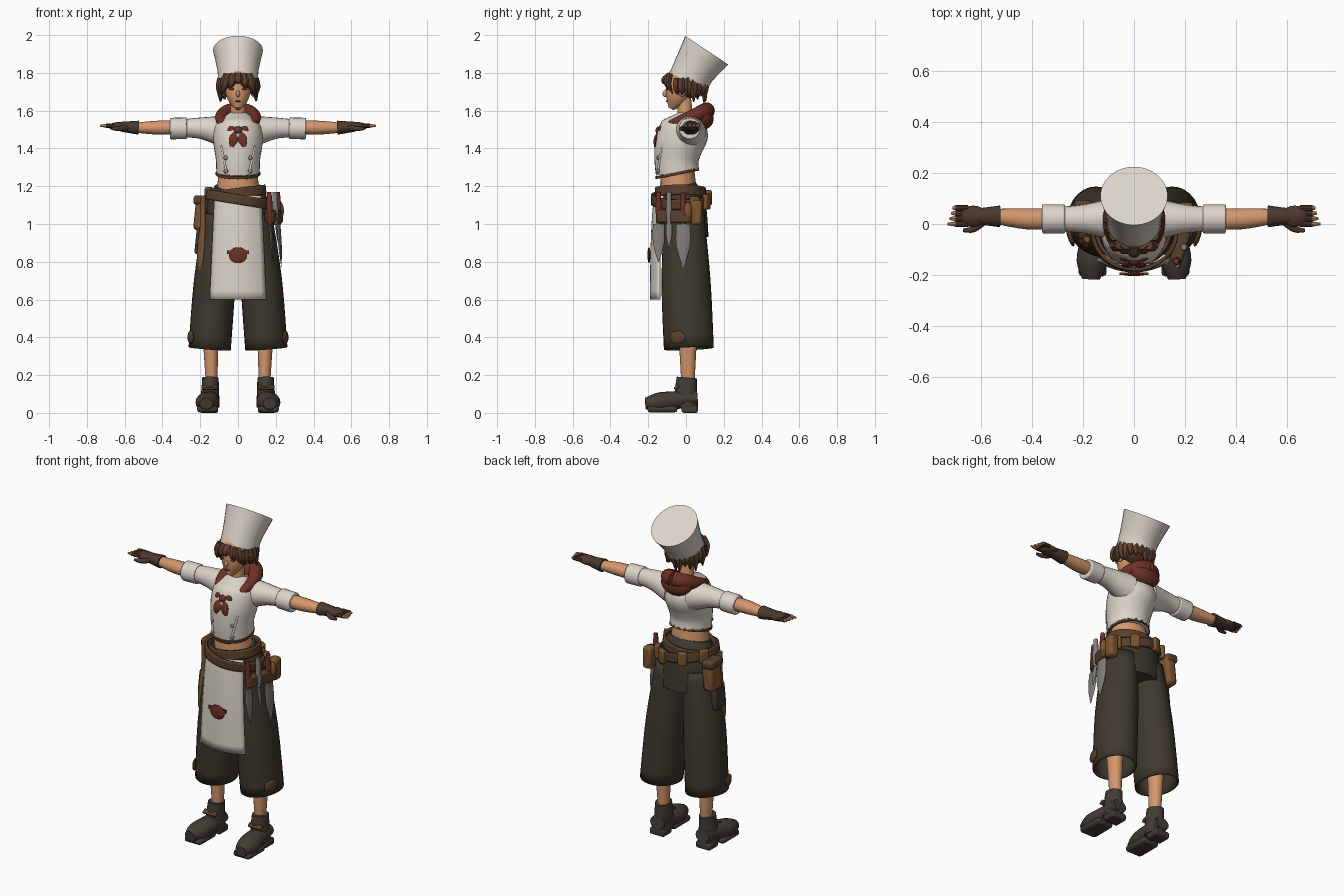
import bpy, bmesh, random
from math import sin, cos, pi
from mathutils import Vector, Matrix, Euler

default_cube = bpy.data.objects.get("Cube")
if default_cube:
    bpy.data.objects.remove(default_cube)
random.seed(4)
parts = []
side_axis, depth_axis, up_axis = Matrix.Identity(3)


def material(name, red, green, blue):
    mat = bpy.data.materials.new(name)
    mat.use_nodes = True
    mat.diffuse_color = (red, green, blue, 1)
    mat.node_tree.nodes["Principled BSDF"].inputs["Base Color"].default_value = mat.diffuse_color
    return mat


cloth = material("white cloth", .72, .66, .59)
skin = material("skin", .66, .31, .15)
olive = material("dark olive", .05, .04, .027)
hair = material("hair brown", .11, .05, .026)
scarlet = material("scarf red", .15, .03, .018)
tan = material("tan leather", .2, .09, .03)
leather = material("brown leather", .1, .05, .026)
steel = material("steel", .22, .21, .19)
glove = material("glove brown", .07, .04, .027)
shoe = material("shoe grey", .055, .045, .035)


def finish(name, mat, bm, mirror=False, thick=None, bevel=None):
    """Turn a bmesh into an object with its modifiers."""
    bmesh.ops.recalc_face_normals(bm, faces=bm.faces)
    mesh = bpy.data.meshes.new(name)
    bm.to_mesh(mesh)
    bm.free()
    mesh.materials.append(mat)
    obj = bpy.data.objects.new(name, mesh)
    bpy.context.collection.objects.link(obj)
    if thick:
        obj.modifiers.new("thickness", "SOLIDIFY").thickness = thick
    if bevel:
        soften = obj.modifiers.new("soft edges", "BEVEL")
        soften.width, soften.segments = bevel, 2
    if mirror:
        obj.modifiers.new("mirror", "MIRROR")
    parts.append(obj)
    return obj


def smooth_path(points, steps=4):
    """Catmull-Rom curve through vectors that hold position and radius."""
    last = len(points) - 1
    curve = []
    for i in range(last):
        before, start, end, after = (points[max(0, min(k, last))] for k in range(i - 1, i + 3))
        for step in range(steps):
            t = step / steps
            leave, arrive = (end - before) / 2, (after - start) / 2
            blend = t * t * (3 - 2 * t)
            curve.append(start.lerp(end, blend) + leave * t * (1 - t) ** 2 - arrive * t * t * (1 - t))
    return curve + [points[last]]


def tube(name, mat, path, radius, flat=1, across=depth_axis, sides=20, cap=True, **options):
    """Sweep an ellipse along a path; flat scales its second radius."""
    radii = radius if isinstance(radius, (tuple, list)) else [radius] * len(path)
    centres = smooth_path([Vector(p) for p in path])
    widths = [w.x for w in smooth_path([Vector((r, 0, 0)) for r in radii])]
    bm = bmesh.new()
    rings = []
    for i, (centre, width) in enumerate(zip(centres, widths)):
        along = (centres[min(i + 1, len(centres) - 1)] - centres[max(i - 1, 0)]).normalized()
        first = across.cross(along).normalized()
        second = along.cross(first) * flat
        angles = [2 * pi * k / sides for k in range(sides)]
        rings.append([bm.verts.new(centre + (first * cos(a) + second * sin(a)) * width) for a in angles])
    for lower, upper in zip(rings, rings[1:]):
        for k in range(sides):
            bm.faces.new((lower[k - 1], lower[k], upper[k], upper[k - 1]))
    if cap:
        bm.faces.new(rings[0])
        bm.faces.new(rings[-1])
    return finish(name, mat, bm, **options)


def ball(name, mat, centre, size, turn=(0, 0, 0), **options):
    bm = bmesh.new()
    placed = Matrix.LocRotScale(Vector(centre), Euler(turn), Vector(size))
    bmesh.ops.create_uvsphere(bm, u_segments=20, v_segments=12, radius=1, matrix=placed)
    return finish(name, mat, bm, **options)


def block(name, mat, centre, size, turn=(0, 0, 0), **options):
    bm = bmesh.new()
    placed = Matrix.LocRotScale(Vector(centre), Euler(turn), Vector(size))
    bmesh.ops.create_cube(bm, size=1, matrix=placed)
    return finish(name, mat, bm, **options)


# Head, face and neck
ball("head", skin, centre=(0, -.02, 1.75), size=(.08, .086, .09))
tube("jaw", skin, path=[(0, -.03, 1.74), (0, -.055, 1.66), (0, -.08, 1.61)], radius=(.078, .055, .015))
tube("neck", skin, path=[(0, 0, 1.5), (0, -.01, 1.67)], radius=(.045, .036))
ball("nose", skin, centre=(0, -.11, 1.69), size=(.01, .014, .018))
ball("ear", skin, centre=(.077, -.02, 1.7), size=(.01, .02, .025), mirror=True)
ball("eye", hair, centre=(.033, -.1, 1.715), size=(.014, .006, .006), mirror=True)
ball("mouth", scarlet, centre=(0, -.101, 1.65), size=(.015, .006, .004))

# Hair cap, loose locks round the back and a parted fringe
ball("hair_cap", hair, centre=(0, .02, 1.745), size=(.093, .098, .08))
locks = 15
for i in range(locks):
    angle = (pi + 1) * i / (locks - 1) - .5
    root = Vector((.085 * cos(angle), .09 * sin(angle), 1.77))
    outward = Vector((root.x, root.y, 0))
    middle = root + outward * .1 - up_axis * .05
    tip = root + outward * random.uniform(0, .25) - up_axis * random.uniform(.08, .13)
    tube("hair_lock", hair, path=[root, middle, tip], radius=(.025, .025, .004), sides=6)
for i in range(-2, 3):
    root = Vector((.025 * i, -.085, 1.79))
    tip = Vector((.045 * i, -.12 + .025 * abs(i), 1.74 - .025 * abs(i)))
    middle = root.lerp(tip, .5) - depth_axis * .015
    tube("fringe", hair, path=[root, middle, tip], radius=(.028, .026, .004), flat=.6, sides=6)

# Tall hat leaning back
tube("hat", cloth, path=[(0, .01, 1.75), (0, .045, 1.82), (0, .11, 1.92)], radius=(.105, .11, .132), flat=1.04, sides=32)

# Jacket with sleeves, hem trim, front edges and buttons
tube("jacket", cloth, path=[(0, -.045, 1.27), (0, -.05, 1.34), (0, -.035, 1.43), (0, 0, 1.51), (0, .02, 1.58)],
     radius=(.115, .117, .13, .125, .055), sides=32)
tube("hem_trim", leather, path=[(0, -.045, 1.26), (0, -.048, 1.275)], radius=.118, cap=False, thick=.008)
tube("sleeve", cloth, path=[(.07, .02, 1.49), (.19, .02, 1.507), (.29, .02, 1.507)], radius=(.085, .058, .047), mirror=True)
tube("sleeve_cuff", cloth, path=[(.27, .02, 1.507), (.36, .02, 1.505)], radius=.057, mirror=True, bevel=.006)
tube("jacket_edge", cloth, path=[(.085, -.11, 1.48), (.085, -.13, 1.4), (.06, -.15, 1.27)], radius=.006, mirror=True)
for height in (1.28, 1.35):
    ball("button", steel, centre=(.065, -.148, height), size=(.012, .008, .012), mirror=True)

# Neck scarf: a roll that swells and rises towards the back, with knot and tails
turns = [pi * i / 6 for i in range(7)]
tube("scarf_roll", scarlet, path=[(.09 * sin(a), -.005 - .115 * cos(a), 1.555 - .045 * cos(a)) for a in turns],
     radius=[.032 - .012 * cos(a) for a in turns], across=up_axis, mirror=True)
ball("scarf_hood", scarlet, centre=(0, .09, 1.565), size=(.095, .055, .065), turn=(.3, 0, 0))
ball("scarf_knot", scarlet, centre=(0, -.14, 1.495), size=(.025, .022, .022))
tube("scarf_tail", scarlet, path=[(0, -.14, 1.49), (.022, -.16, 1.45), (.035, -.165, 1.41)],
     radius=(.012, .026, .01), flat=.4, mirror=True)
ball("scarf_bow", scarlet, centre=(.03, -.135, 1.5), size=(.026, .012, .02), mirror=True)

# Forearms, gloves, thumbs and fingers
tube("forearm", skin, path=[(.3, .02, 1.51), (.42, .02, 1.51), (.54, .03, 1.51)], radius=(.036, .037, .027), flat=1.1, mirror=True)
tube("glove_wrist", glove, path=[(.525, .03, 1.51), (.62, .03, 1.515)], radius=(.037, .026), flat=1.15, mirror=True)
ball("glove_palm", glove, centre=(.63, .03, 1.516), size=(.055, .042, .024), mirror=True)
tube("thumb", glove, path=[(.59, .01, 1.51), (.63, -.02, 1.505), (.67, -.025, 1.505)], radius=(.016, .013, .007), mirror=True)
for i in range(4):
    knuckle = Vector((.65, .021 * i, 1.52))
    middle, tip = knuckle + side_axis * .05, knuckle + side_axis * (.08 - .006 * i)
    tube("finger", glove, path=[knuckle, middle], radius=.011, sides=8, mirror=True)
    tube("fingertip", skin, path=[middle, tip], radius=(.01, .005), sides=8, mirror=True)

# Waist, hips and wide cropped trousers
tube("waist", skin, path=[(0, -.04, 1.15), (0, -.045, 1.3)], radius=(.115, .1), flat=.87)
tube("hips", olive, path=[(0, -.04, 1.2), (0, -.02, 1.1), (0, 0, .92)], radius=(.125, .165, .16), flat=.75, sides=32)
tube("trouser_leg", olive, path=[(.09, -.01, 1.05), (.123, 0, .7), (.15, .015, .34)], radius=(.09, .11, .112),
     flat=1.18, sides=28, cap=False, thick=.012, mirror=True)
ball("hem_patch", leather, centre=(.25, -.045, .4), size=(.012, .045, .035), turn=(0, 0, -.3), mirror=True)

# Lower legs and shoes
tube("shin", skin, path=[(.14, .01, .15), (.145, .01, .42)], radius=(.03, .043), flat=1.15, mirror=True)
tube("shoe_ankle", shoe, path=[(.15, 0, .03), (.147, 0, .12), (.146, .005, .187)], radius=(.052, .047, .043), flat=1.25, mirror=True)
tube("shoe_foot", shoe, path=[(.15, .06, .08), (.155, -.07, .065), (.165, -.15, .055), (.168, -.215, .05)],
     radius=(.045, .058, .06, .035), flat=.85, across=up_axis, mirror=True)
block("shoe_heel", shoe, centre=(.153, .02, .02), size=(.095, .085, .04), bevel=.01, mirror=True)
block("shoe_sole", shoe, centre=(.162, -.125, .02), size=(.11, .16, .035), bevel=.015, mirror=True)
block("shoe_strap", leather, centre=(.15, -.05, .135), size=(.085, .03, .015), turn=(.6, 0, 0), bevel=.005, mirror=True)

# Apron curving round the thighs, with a cooking pot patch
bm = bmesh.new()
bmesh.ops.create_grid(bm, x_segments=12, y_segments=12, size=1)
for vert in bm.verts:
    across, rise = vert.co.x, (vert.co.y + 1) / 2
    curve = .045 * across ** 2 + .02 * rise ** 3
    vert.co = ((.15 - .025 * rise) * across, curve - .19, .6 + .55 * rise)
finish("apron", cloth, bm, thick=.01)
ball("pot_patch", scarlet, centre=(0, -.196, .835), size=(.048, .008, .042))
block("pot_handles", scarlet, centre=(0, -.195, .85), size=(.115, .009, .02))

# Crossing belts with small pouches round the back
for name, height, width, lean in (("sash", 1.165, .15, -.12), ("tool_belt", 1.13, .173, .16)):
    belt = tube(name, leather, path=[-up_axis * .026, up_axis * .026], radius=width, flat=.9, sides=32, cap=False, thick=.014)
    belt.location, belt.rotation_euler = (0, -.03, height), (0, lean, 0)
for angle in (.5, 1.1, 1.9, 2.6):
    x, y = .18 * cos(angle), .155 * sin(angle) - .03
    block("belt_pouch", tan, centre=(x, y, 1.13 - x * .16), size=(.03, .05, .08), turn=(0, 0, angle), bevel=.008)

# Tools on the left hip
for x, y, grip, width, tip in ((.165, -.145, scarlet, .03, .8), (.195, -.09, steel, .015, .88), (.21, -.015, scarlet, .037, .77)):
    top, guard, point = Vector((x, y, 1.17)), Vector((x + .005, y, 1)), Vector((x + .02, y, tip))
    tube("tool_grip", grip, path=[top, top.lerp(guard, .5), guard], radius=(.012, .016, .012), sides=12)
    tube("tool_blade", steel, path=[guard, guard.lerp(point, .5), point], radius=(width, width, .003),
         flat=.25, across=side_axis, sides=12)
block("tool_holster", leather, centre=(.19, -.06, 1.04), size=(.05, .19, .07), turn=(0, 0, -.3), bevel=.012)
block("left_pouch", tan, centre=(.205, .055, 1.06), size=(.055, .06, .13), bevel=.015)
ball("spice_flask", tan, centre=(.225, .01, 1.07), size=(.018, .022, .045))

# Pouch, hanging cloth and rolling pin on the right hip
block("right_pouch", tan, centre=(-.197, .035, 1.055), size=(.065, .11, .18), turn=(0, .1, 0), bevel=.02)
block("pouch_flap", leather, centre=(-.2, .035, 1.125), size=(.072, .118, .05), turn=(0, .1, 0), bevel=.015)
tube("rolling_pin", tan, path=[(-.185, -.06, 1.15), (-.185, -.06, 1), (-.185, -.06, .9), (-.185, -.06, .78), (-.18, -.06, .72)],
     radius=(.012, .015, .027, .032, .014))
block("hanging_cloth", olive, centre=(-.205, -.01, .91), size=(.04, .1, .14), turn=(0, .1, 0), bevel=.012)

# Smooth shading with sharp edges kept
bpy.ops.object.select_all(action="DESELECT")
for obj in parts:
    obj.select_set(True)
bpy.context.view_layer.objects.active = parts[0]
bpy.ops.object.shade_smooth_by_angle()
